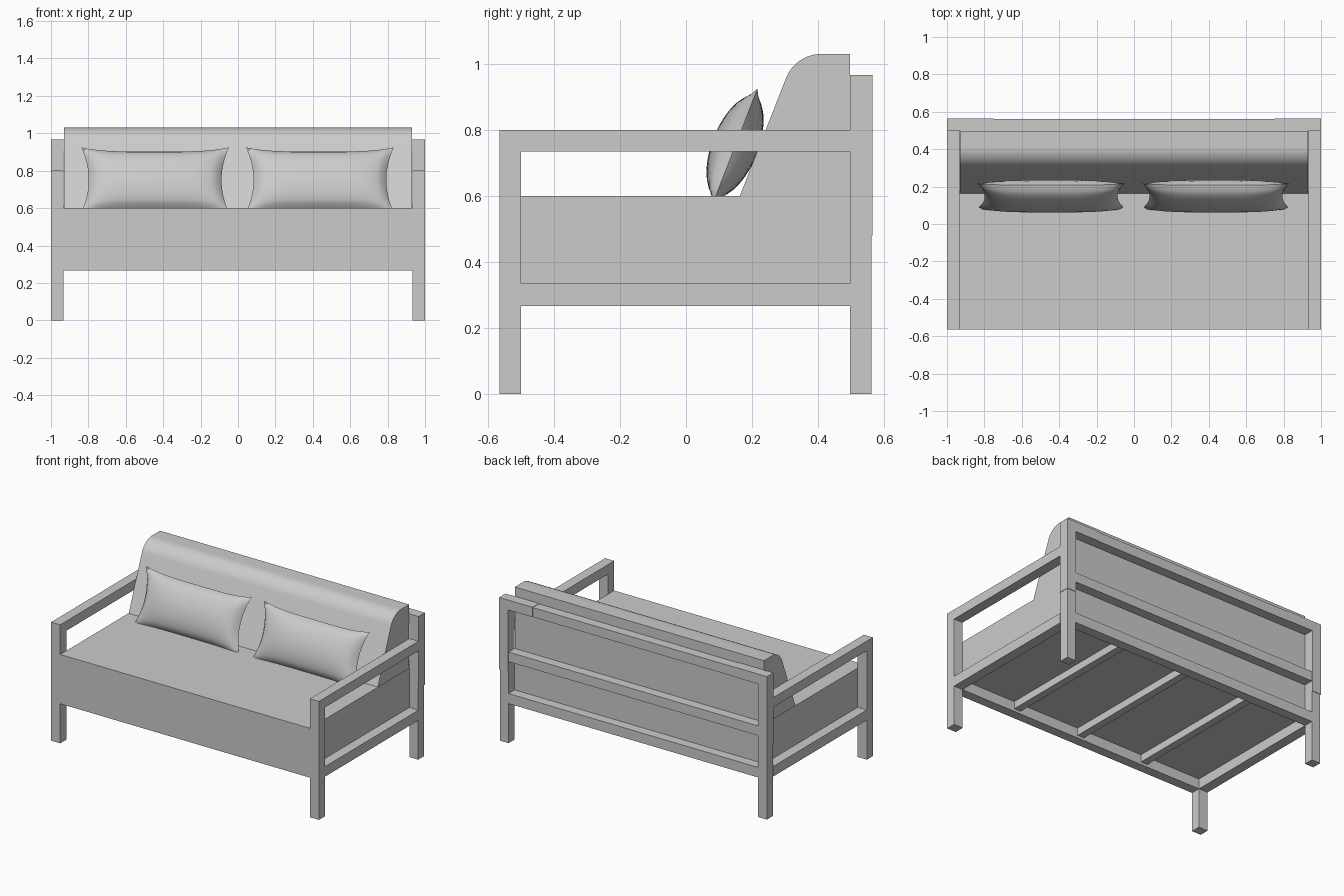
import bpy, bmesh, math
from mathutils import Matrix, Vector

cube = bpy.data.objects.get("Cube")
if cube:
    bpy.data.objects.remove(cube, do_unlink=True)

grey = bpy.data.materials.new("light grey")
grey.use_nodes = True
colour = (0.6, 0.6, 0.6, 1)
grey.diffuse_color = colour
grey.node_tree.nodes["Principled BSDF"].inputs["Base Color"].default_value = colour


def finish(name, bm, smooth=False):
    bmesh.ops.recalc_face_normals(bm, faces=bm.faces)
    mesh = bpy.data.meshes.new(name)
    bm.to_mesh(mesh)
    bm.free()
    mesh.materials.append(grey)
    ob = bpy.data.objects.new(name, mesh)
    bpy.context.collection.objects.link(ob)
    if smooth:
        bpy.ops.object.select_all(action='DESELECT')
        ob.select_set(True)
        bpy.context.view_layer.objects.active = ob
        bpy.ops.object.shade_smooth_by_angle(angle=math.radians(35))
    return ob


def box(name, x, y, z):
    """Box from (min, max) pairs."""
    bm = bmesh.new()
    bmesh.ops.create_cube(bm, size=1)
    for v in bm.verts:
        v.co = [a + (b - a) * (c + 0.5) for (a, b), c in zip((x, y, z), v.co)]
    return finish(name, bm)


W, IN = 1.0, 0.932            # outer and inner faces of the side frames
FRONT, FI = -0.565, -0.5      # front post depth
BI, BACK = 0.497, 0.565       # back post depth
STEP = 0.003                  # tiny step at the frame joints
RAIL = (0.267, 0.335)

# Side frames
for side, s in (("left", 1), ("right", -1)):
    def side_box(name, y, z, outer=W):
        box(f"{side}_{name}", sorted((s * IN, s * outer)), y, z)
    side_box("front_leg", (FRONT, FI), (0, 0.8))
    side_box("back_leg", (BI, BACK - STEP), (0, 0.48), W - STEP)
    side_box("back_post", (BI, BACK), (0.48, 0.967))
    side_box("armrest", (FI, BI), (0.735, 0.8))
    side_box("lower_rail", (FI, BI), RAIL)
    box(f"{side}_top_rail_end", sorted((s * 0.75, s * IN)), (BI, BACK), (0.9, 0.967))

# Cross rails and slats
box("back_top_rail", (-0.75, 0.75), (BI, BACK - STEP), (0.9, 0.967 - STEP))
box("back_middle_rail", (-IN, IN), (BI, BACK - STEP), (0.55, 0.615))
box("back_lower_rail", (-IN, IN), (BI, BACK - STEP), RAIL)
box("front_lower_rail", (-IN, IN), (FRONT, FI), RAIL)
for i, x in enumerate((-0.5, 0, 0.5)):
    box(f"slat_{i + 1}", (x - 0.025, x + 0.025), (FI, BI), (0.285, 0.335))

# Seat cushion
box("seat_cushion", (-IN, IN), (FRONT, BI), (0.335, 0.6))

# Backrest: sloped front with a rounded upper edge
slope = math.atan2(0.14, 0.36)
r = 0.115
cy, cz = 0.41, 1.03 - r
profile = [(BI, 0.6), (0.163, 0.6)]
for i in range(13):
    a = math.pi - slope + (math.pi / 2 - math.pi + slope) * i / 12
    profile.append((cy + r * math.cos(a), cz + r * math.sin(a)))
profile.append((BI, 1.03))
bm = bmesh.new()
face = bm.faces.new([bm.verts.new((-0.93, y, z)) for y, z in profile])
ext = bmesh.ops.extrude_face_region(bm, geom=[face])
bmesh.ops.translate(bm, vec=(1.86, 0, 0),
                    verts=[g for g in ext["geom"] if isinstance(g, bmesh.types.BMVert)])
finish("backrest", bm, smooth=True)


# Pillows: two bulged grids joined along a pinched seam
def pillow(name, x):
    bm = bmesh.new()
    for side in (1, -1):
        new = bmesh.ops.create_grid(bm, x_segments=28, y_segments=18, size=1)["verts"]
        for v in new:
            u, w = v.co.x, v.co.y
            bulge = (max(0, 1 - u ** 4) * max(0, 1 - w * w)) ** 0.55
            v.co = ((0.395 - 0.04 * (1 - w * w)) * u,
                    side * 0.07 * bulge,
                    (0.187 - 0.024 * (1 - u ** 4)) * w)
    bmesh.ops.remove_doubles(bm, verts=bm.verts, dist=0.0005)
    # lean against the backrest
    along = Vector((0, math.sin(slope), math.cos(slope)))
    out = Vector((0, -math.cos(slope), math.sin(slope)))
    place = Vector((x, 0.163, 0.6)) + along * 0.135 + out * 0.068
    bm.transform(Matrix.Translation(place) @ Matrix.Rotation(-slope, 4, 'X'))
    finish(name, bm, smooth=True)


pillow("right_pillow", -0.443)
pillow("left_pillow", 0.438)
